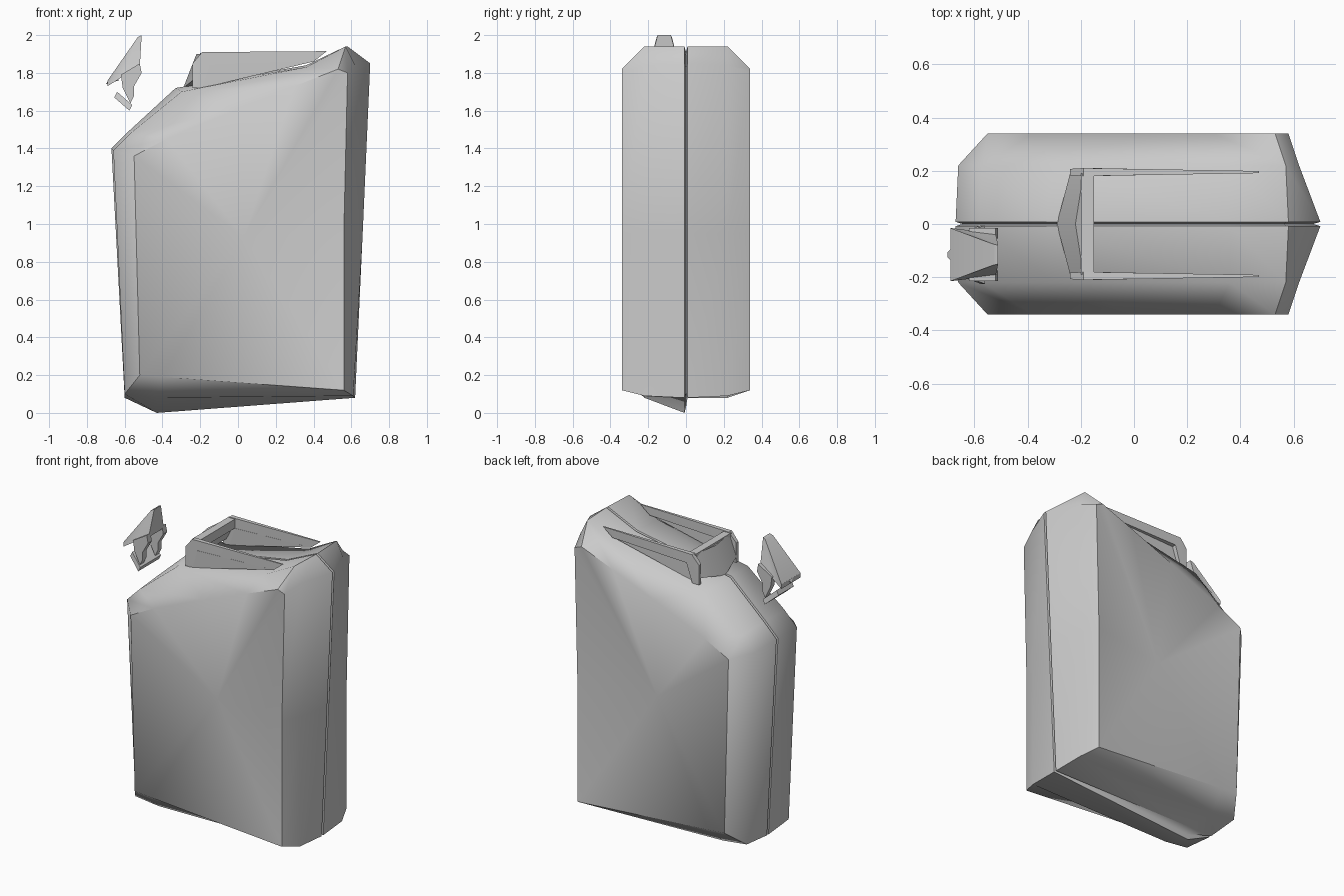
import bpy
import bmesh

cube = bpy.data.objects.get("Cube")
if cube:
    bpy.data.objects.remove(cube, do_unlink=True)

GREY = (0.6, 0.6, 0.6, 1)
metal = bpy.data.materials.new("grey_metal")
metal.use_nodes = True
metal.diffuse_color = GREY
metal.node_tree.nodes["Principled BSDF"].inputs["Base Color"].default_value = GREY


def finish(name, bm, angle):
    """Turn a bmesh into a shaded object."""
    bmesh.ops.recalc_face_normals(bm, faces=bm.faces)
    mesh = bpy.data.meshes.new(name)
    bm.to_mesh(mesh)
    bm.free()
    mesh.materials.append(metal)
    obj = bpy.data.objects.new(name, mesh)
    bpy.context.collection.objects.link(obj)
    bpy.ops.object.select_all(action="DESELECT")
    obj.select_set(True)
    bpy.context.view_layer.objects.active = obj
    bpy.ops.object.shade_smooth_by_angle(angle=angle)
    return obj


def bridge(bm, a, b):
    for i in range(len(a)):
        j = (i + 1) % len(a)
        bm.faces.new((a[i], a[j], b[j], b[i]))


def prism(name, profile, y=0.0):
    """Side profile of (x, z, half width) points, widened along y."""
    bm = bmesh.new()
    front = [bm.verts.new((x, y - w, z)) for x, z, w in profile]
    back = [bm.verts.new((x, y + w, z)) for x, z, w in profile]
    bridge(bm, front, back)
    bm.faces.new(front)
    bm.faces.new(back)
    bmesh.ops.triangulate(bm, faces=[f for f in bm.faces if len(f.verts) > 4])
    return finish(name, bm, 0.5)


# Can body: matching side outlines lofted through the depth
middle = [(-0.60, 0.08), (-0.43, 0.0), (0.62, 0.08), (0.66, 0.95), (0.70, 1.85),
          (0.58, 1.94), (0.36, 1.84), (-0.33, 1.72), (-0.58, 1.49), (-0.67, 1.40)]
shoulder = [(-0.60, 0.10), (-0.43, 0.08), (0.61, 0.09), (0.61, 0.95), (0.62, 1.84),
            (0.57, 1.94), (0.36, 1.83), (-0.30, 1.70), (-0.57, 1.48), (-0.66, 1.39)]
panel = [(-0.52, 0.20), (-0.40, 0.19), (0.56, 0.12), (0.56, 0.95), (0.58, 1.80),
         (0.53, 1.82), (0.30, 1.73), (0.0, 1.61), (-0.38, 1.45), (-0.55, 1.36)]
groove = [(x * 0.96, 0.95 + (z - 0.95) * 0.97) for x, z in middle]
back_middle = [(x, max(z, 0.08)) for x, z in middle]

bm = bmesh.new()
sections = [(-0.34, panel), (-0.22, shoulder), (-0.008, middle), (0.0, groove),
            (0.008, back_middle), (0.22, shoulder), (0.34, panel)]
rings = [[bm.verts.new((x, y, z)) for x, z in outline] for y, outline in sections]
for a, b in zip(rings, rings[1:]):
    bridge(bm, a, b)
# Pressed-in centre of each large panel
for ring, y in ((rings[0], -0.26), (rings[-1], 0.26)):
    centre = bm.verts.new((0.03, y, 0.93))
    for i in range(len(ring)):
        bm.faces.new((ring[i], ring[(i + 1) % len(ring)], centre))
finish("can_body", bm, 0.95)

# Carry handle: two side rails, a cross bar and a folded front strap
for side, y in (("right", -0.195), ("left", 0.195)):
    prism("handle_rail_" + side,
          [(-0.24, 1.72, 0.012), (-0.24, 1.85, 0.012), (-0.19, 1.91, 0.015),
           (0.47, 1.915, 0.004), (0.40, 1.86, 0.004), (-0.15, 1.845, 0.015),
           (-0.19, 1.72, 0.012)], y)
prism("handle_cross_bar", [(-0.20, 1.85, 0.19), (-0.20, 1.905, 0.19),
                           (-0.15, 1.905, 0.19), (-0.15, 1.845, 0.19)])

bm = bmesh.new()
columns = []
for y, top_x, low_x, low_z in ((-0.19, -0.19, -0.24, 1.76), (0, -0.22, -0.29, 1.72),
                               (0.19, -0.19, -0.24, 1.76)):
    columns.append([bm.verts.new(p) for p in (
        (top_x, y, 1.90), (low_x, y, low_z), (low_x + 0.03, y, low_z), (top_x + 0.04, y, 1.88))])
for a, b in zip(columns, columns[1:]):
    bridge(bm, a, b)
bm.faces.new(columns[0])
bm.faces.new(columns[-1])
finish("handle_front_strap", bm, 0.5)

# Raised cap lever with its two prongs, hinge pin and latch tip
CAP_Y = -0.115
prism("cap_lever", [(-0.51, 2.0, 0.035), (-0.53, 1.99, 0.04), (-0.69, 1.76, 0.10),
                    (-0.69, 1.73, 0.10), (-0.61, 1.78, 0.09), (-0.52, 1.83, 0.08)], CAP_Y)
for side, offset in (("right", -0.08), ("left", 0.08)):
    prism("cap_prong_" + side,
          [(-0.62, 1.79, 0.02), (-0.61, 1.72, 0.02), (-0.57, 1.64, 0.02),
           (-0.55, 1.68, 0.02), (-0.55, 1.73, 0.02), (-0.51, 1.80, 0.02),
           (-0.52, 1.85, 0.02)], CAP_Y + offset)
prism("cap_hinge_pin", [(-0.655, 1.67, 0.08), (-0.64, 1.70, 0.08),
                        (-0.56, 1.63, 0.11), (-0.575, 1.60, 0.11)], CAP_Y)
prism("cap_latch_tip", [(-0.70, 1.74, 0.01), (-0.66, 1.80, 0.05),
                        (-0.63, 1.76, 0.05)], CAP_Y)
